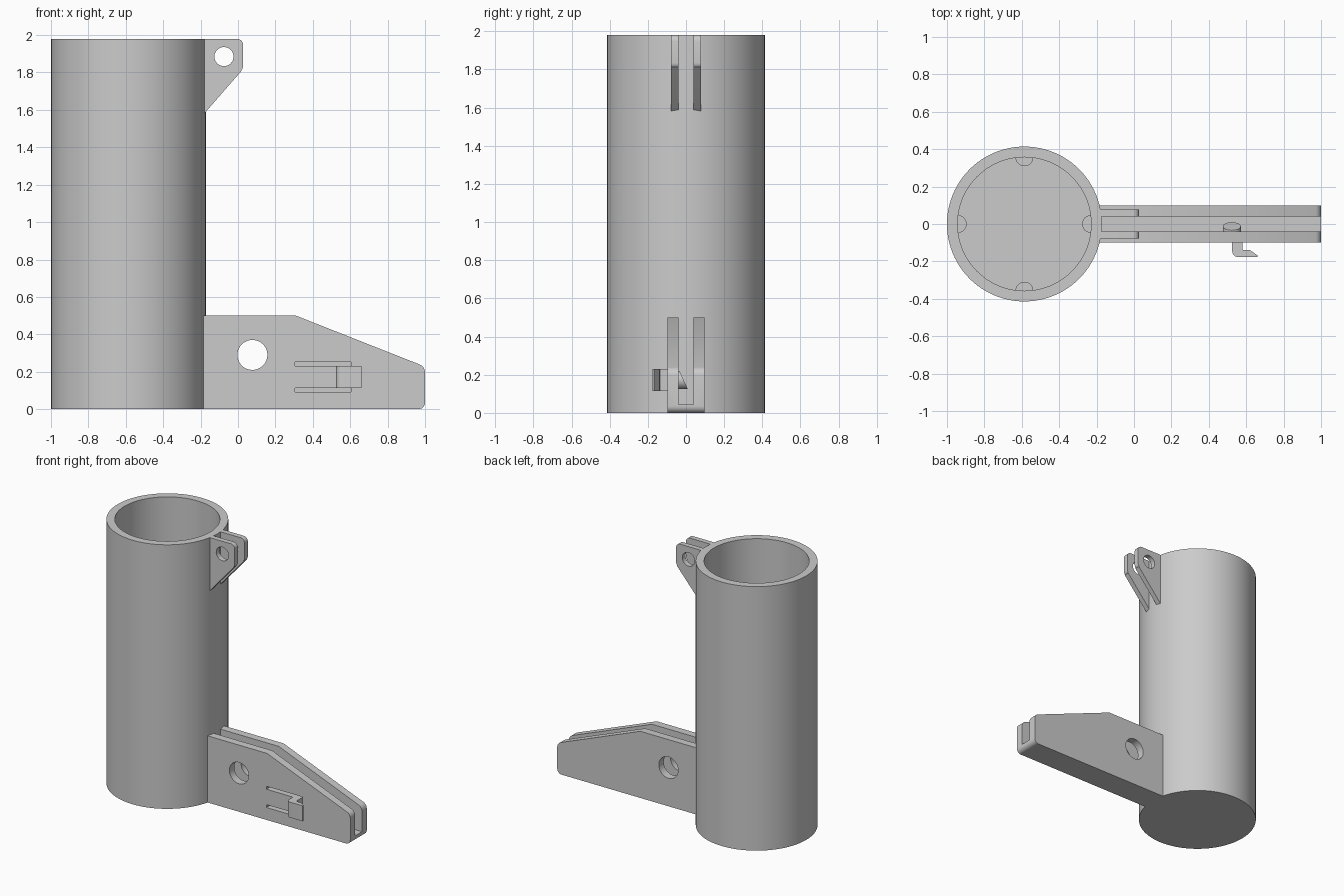
import bpy, bmesh, math
from mathutils import Matrix, Vector

cube = bpy.data.objects.get("Cube")
if cube:
    bpy.data.objects.remove(cube, do_unlink=True)

grey = bpy.data.materials.new("light_grey")
grey.use_nodes = True
grey.diffuse_color = (0.6, 0.6, 0.6, 1)
grey.node_tree.nodes["Principled BSDF"].inputs["Base Color"].default_value = (0.6, 0.6, 0.6, 1)

TUBE_X, OUTER, INNER, HEIGHT, FLOOR = -0.586, 0.414, 0.357, 1.98, 0.055


def finish(name, bm):
    bmesh.ops.recalc_face_normals(bm, faces=bm.faces)
    mesh = bpy.data.meshes.new(name)
    bm.to_mesh(mesh)
    bm.free()
    mesh.materials.append(grey)
    obj = bpy.data.objects.new(name, mesh)
    bpy.context.collection.objects.link(obj)
    return obj


def activate(obj):
    bpy.ops.object.select_all(action='DESELECT')
    obj.select_set(True)
    bpy.context.view_layer.objects.active = obj


def smooth(obj):
    activate(obj)
    bpy.ops.object.shade_smooth_by_angle(angle=math.radians(30))


def prism(name, points, start, end, axis='Y'):
    """Extrude an outline: (x, z) along Y or (x, y) along Z."""
    place = (lambda a, b, d: (a, d, b)) if axis == 'Y' else (lambda a, b, d: (a, b, d))
    bm = bmesh.new()
    face = bm.faces.new([bm.verts.new(place(a, b, start)) for a, b in points])
    new = bmesh.ops.extrude_face_region(bm, geom=[face])["geom"]
    verts = [v for v in new if isinstance(v, bmesh.types.BMVert)]
    bmesh.ops.translate(bm, verts=verts, vec=Vector(place(0, 0, end - start)))
    return finish(name, bm)


def circle(cx, cy, r, n=48):
    return [(cx + r * math.cos(math.tau * i / n), cy + r * math.sin(math.tau * i / n))
            for i in range(n)]


def rect(x0, x1, z0, z1):
    return [(x0, z0), (x1, z0), (x1, z1), (x0, z1)]


def arc(cx, cy, r, a0, a1, n=6):
    angles = [math.radians(a0 + (a1 - a0) * i / n) for i in range(n + 1)]
    return [(cx + r * math.cos(a), cy + r * math.sin(a)) for a in angles]


def cut(obj, cutters):
    for cutter in cutters:
        cutter.hide_render = True
        mod = obj.modifiers.new("cut", 'BOOLEAN')
        mod.operation = 'DIFFERENCE'
        mod.solver = 'EXACT'
        mod.object = cutter
        activate(obj)
        bpy.ops.object.modifier_apply(modifier=mod.name)
        bpy.data.objects.remove(cutter, do_unlink=True)


def tube_cutter():
    return prism("tube_cutter", circle(TUBE_X, 0, OUTER - 0.004, 96), -0.1, 2.1, 'Z')


# Open tube with a closed floor, turned from its wall section
bm = bmesh.new()
section = [(0, 0), (OUTER, 0), (OUTER, HEIGHT), (INNER, HEIGHT), (INNER, FLOOR), (0, FLOOR)]
verts = [bm.verts.new((r, 0, z)) for r, z in section]
edges = [bm.edges.new(pair) for pair in zip(verts, verts[1:])]
bmesh.ops.spin(bm, geom=verts + edges, cent=(0, 0, 0), axis=(0, 0, 1),
               angle=math.tau, steps=96)
bmesh.ops.remove_doubles(bm, verts=bm.verts, dist=1e-4)
bmesh.ops.translate(bm, verts=bm.verts, vec=(TUBE_X, 0, 0))
smooth(finish("tube", bm))

# Four small rests on the floor against the inner wall
for i in range(4):
    a = i * math.pi / 2
    smooth(prism("floor_rest", circle(TUBE_X + INNER * math.cos(a), INNER * math.sin(a), 0.048, 24),
                 FLOOR - 0.02, FLOOR + 0.05, 'Z'))

# Upper lug: two ears with a pin hole
ears = prism("upper_lug",
             [(-0.25, 1.51), (-0.172, 1.59), (0.02, 1.81)] + arc(-0.005, 1.835, 0.032, -40, 0, 3)
             + arc(-0.005, 1.948, 0.032, 0, 90) + [(-0.25, HEIGHT)], -0.078, 0.078)
cut(ears, [prism("gap", rect(-0.5, 0.2, 1.4, 2.1), -0.04, 0.04),
           prism("pin_hole", circle(-0.075, 1.885, 0.051), -0.2, 0.2),
           tube_cutter()])
smooth(ears)

# Lower bracket: channel of two tapered plates with a cross hole and latch slots
bracket = prism("lower_bracket",
                [(-0.25, 0)] + arc(0.965, 0.035, 0.035, -90, 0)
                + arc(0.955, 0.197, 0.045, 0, 68) + [(0.31, 0.5), (-0.25, 0.5)],
                -0.098, 0.098)
cut(bracket, [prism("channel", rect(-0.5, 1.2, 0.045, 0.7), -0.04, 0.04),
              prism("cross_hole", circle(0.077, 0.29, 0.08), -0.2, 0.2),
              prism("latch_slot", [(0.305, 0.093), (0.605, 0.093), (0.605, 0.252), (0.305, 0.252),
                                   (0.305, 0.23), (0.58, 0.23), (0.58, 0.114), (0.305, 0.114)],
                    -0.2, 0.0),
              tube_cutter()])
smooth(bracket)

# Hooked finger tab on the outside of the latch
smooth(prism("latch_tab",
             [(0.525, -0.09)] + arc(0.555, -0.146, 0.03, 180, 270)
             + [(0.66, -0.176), (0.66, -0.167), (0.62, -0.14)]
             + arc(0.59, -0.13, 0.01, 270, 180, 3) + [(0.58, -0.09)], 0.114, 0.23, 'Z'))

# Round catch inside the channel with a slanted end
bm = bmesh.new()
bmesh.ops.create_cone(bm, cap_ends=True, segments=32, radius1=0.048, radius2=0.048, depth=0.05,
                      matrix=Matrix.Translation((0.523, -0.035, 0.172)) @ Matrix.Rotation(math.pi / 2, 4, 'X'))
for v in bm.verts:
    if v.co.y > -0.035:
        v.co.y = -0.012 - (v.co.z - 0.172) * 0.45
smooth(finish("latch_catch", bm))
